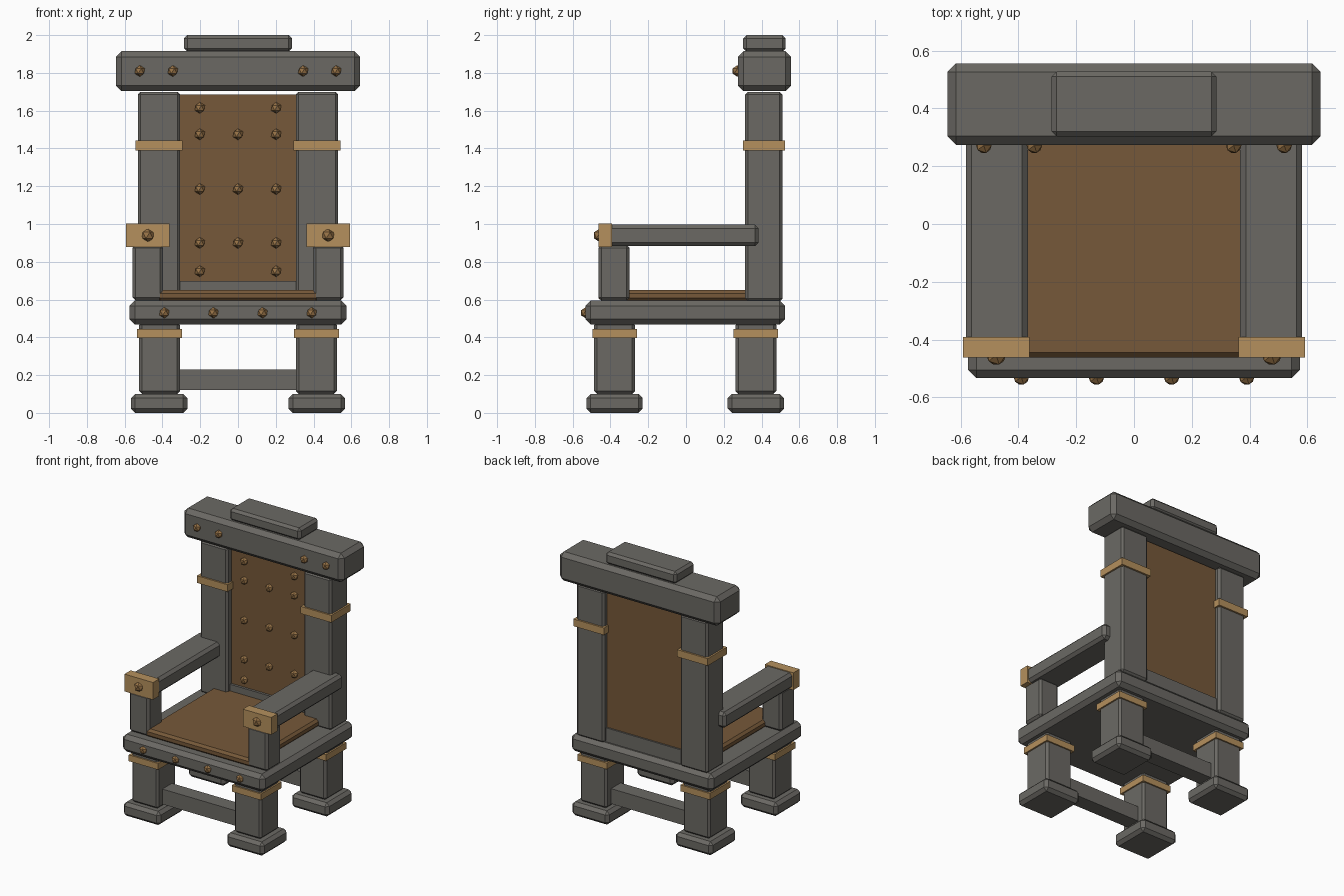
import bpy, bmesh
from mathutils import Vector

cube = bpy.data.objects.get("Cube")
if cube:
    bpy.data.objects.remove(cube, do_unlink=True)


def material(name, rgb):
    m = bpy.data.materials.new(name)
    m.use_nodes = True
    m.diffuse_color = (*rgb, 1)
    m.node_tree.nodes["Principled BSDF"].inputs["Base Color"].default_value = (*rgb, 1)
    return m


STONE = material("grey_stone", (0.147, 0.141, 0.127))
LEATHER = material("brown_leather", (0.18, 0.098, 0.041))
BRASS = material("pale_brass", (0.46, 0.28, 0.11))
BRONZE = material("dark_bronze", (0.31, 0.17, 0.062))


def finish(name, bm, mat):
    mesh = bpy.data.meshes.new(name)
    bm.to_mesh(mesh)
    bm.free()
    mesh.materials.append(mat)
    obj = bpy.data.objects.new(name, mesh)
    bpy.context.collection.objects.link(obj)
    return obj


def box(name, x, y, z, mat=STONE, chamfer=0.0):
    """Chamfered block spanning the given ranges."""
    lo, hi = Vector((x[0], y[0], z[0])), Vector((x[1], y[1], z[1]))
    bm = bmesh.new()
    bmesh.ops.create_cube(bm, size=1)
    for v in bm.verts:
        v.co = (lo + hi) / 2 + v.co * (hi - lo)
    if chamfer:
        bmesh.ops.bevel(bm, geom=bm.edges[:], offset=chamfer, segments=1, affect='EDGES')
    return finish(name, bm, mat)


def pair(name, x, y, z, mat=STONE, chamfer=0.0):
    """Matching blocks on the left (+x) and right (-x)."""
    box("left_" + name, x, y, z, mat, chamfer)
    box("right_" + name, (-x[1], -x[0]), y, z, mat, chamfer)


def stud(name, x, y, z, radius=0.03):
    bm = bmesh.new()
    bmesh.ops.create_icosphere(bm, subdivisions=1, radius=radius)
    bmesh.ops.translate(bm, verts=bm.verts[:], vec=(x, y, z))
    finish(name, bm, BRONZE)


# Legs with feet, collars and stretchers
for end, y in (("front", -0.378), ("back", 0.37)):
    def around(half):
        return (y - half, y + half)
    pair(end + "_foot", (0.268, 0.567), around(0.149), (0, 0.1), STONE, 0.022)
    pair(end + "_leg", (0.307, 0.523), around(0.108), (0.1, 0.48), STONE, 0.015)
    pair(end + "_leg_collar", (0.297, 0.534), around(0.118), (0.397, 0.443), BRASS)
    box(end + "_stretcher", (-0.315, 0.315), around(0.055), (0.12, 0.23))

# Seat slab and cushion
box("seat", (-0.574, 0.574), (-0.533, 0.524), (0.468, 0.595), STONE, 0.028)
box("seat_cushion", (-0.43, 0.43), (-0.462, 0.36), (0.59, 0.65), LEATHER, 0.017)
for x in (-0.39, -0.13, 0.13, 0.39):
    stud("seat_stud", x, -0.53, 0.53)

# Arms
pair("arm_support", (0.397, 0.558), (-0.463, -0.298), (0.595, 0.89), STONE, 0.016)
pair("armrest", (0.367, 0.582), (-0.43, 0.385), (0.883, 0.997), STONE, 0.02)
pair("armrest_cap", (0.362, 0.592), (-0.462, -0.391), (0.877, 1.003), BRASS)
for x in (-0.477, 0.477):
    stud("armrest_stud", x, -0.455, 0.94, 0.037)

# Back posts, collars, rail and panel
pair("back_post", (0.306, 0.53), (0.313, 0.511), (0.59, 1.7), STONE, 0.015)
pair("back_post_collar", (0.295, 0.542), (0.301, 0.524), (1.39, 1.442), BRASS)
box("back_rail", (-0.32, 0.32), (0.345, 0.485), (0.59, 0.697))
box("back_panel", (-0.315, 0.315), (0.363, 0.473), (0.69, 1.685), LEATHER)
for z, columns in ((0.75, (-1, 1)), (0.9, (-1, 0, 1)), (1.185, (-1, 0, 1)),
                   (1.475, (-1, 0, 1)), (1.615, (-1, 1))):
    for c in columns:
        stud("back_panel_stud", 0.202 * c, 0.363, z)

# Crest beam and top cap
box("crest_beam", (-0.646, 0.646), (0.274, 0.556), (1.703, 1.915), STONE, 0.03)
box("crest_cap", (-0.286, 0.286), (0.303, 0.528), (1.912, 2.0), STONE, 0.018)
for x in (-0.52, -0.345, 0.345, 0.52):
    stud("crest_stud", x, 0.272, 1.81)
